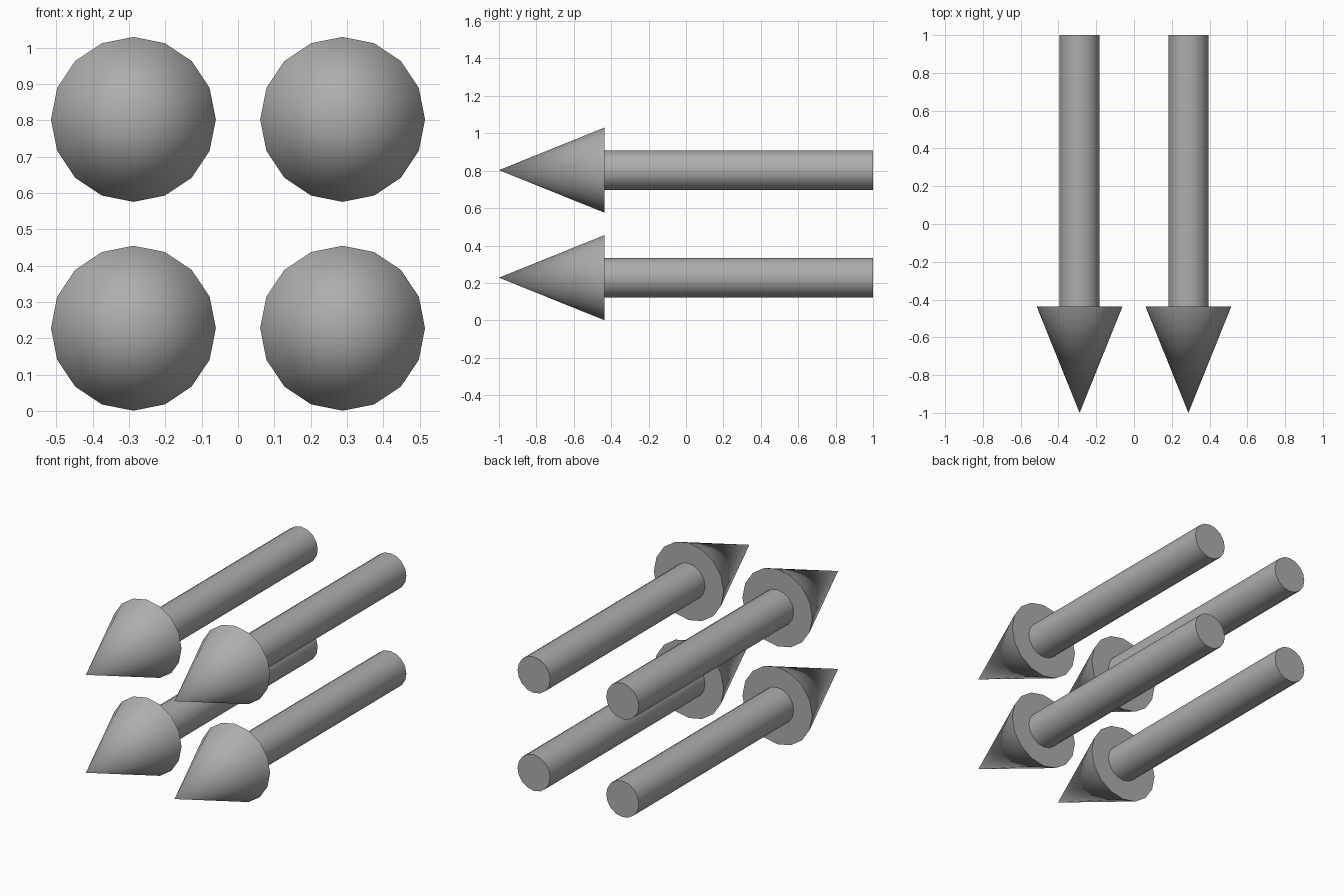
import bpy
from math import pi, radians

if "Cube" in bpy.data.objects:
    bpy.data.objects.remove(bpy.data.objects["Cube"])

SIDES = 16
X_OFF, Z_LOW, Z_HIGH = 0.288, 0.228, 0.803
HEAD_R, SHAFT_R = 0.227, 0.106
TIP_Y, HEAD_Y, TAIL_Y = -1.0, -0.437, 1.0

# Darker grey shared by all parts
grey = bpy.data.materials.new("dark_grey")
grey.diffuse_color = (0.42, 0.42, 0.42, 1)
grey.use_nodes = True
grey.node_tree.nodes["Principled BSDF"].inputs["Base Color"].default_value = grey.diffuse_color


def tapered(name, x, z, y_back, y_front, r_back, r_front):
    """Round part lying along y, from its back end to its front end."""
    bpy.ops.mesh.primitive_cone_add(
        vertices=SIDES, radius1=r_back, radius2=r_front,
        depth=y_back - y_front,
        location=(x, (y_back + y_front) / 2, z),
        rotation=(pi / 2, 0, 0))
    obj = bpy.context.object
    obj.name = name
    obj.data.materials.append(grey)
    bpy.ops.object.shade_smooth_by_angle(angle=radians(40))
    return obj


# Four arrows in a two-by-two grid, all pointing to the front
for level, z in (("lower", Z_LOW), ("upper", Z_HIGH)):
    for side, x in (("left", -X_OFF), ("right", X_OFF)):
        # Conical arrow head
        tapered(f"{level}_{side}_arrow_head", x, z, HEAD_Y, TIP_Y, HEAD_R, 0)
        # Cylindrical shaft
        tapered(f"{level}_{side}_shaft", x, z, TAIL_Y, HEAD_Y, SHAFT_R, SHAFT_R)
